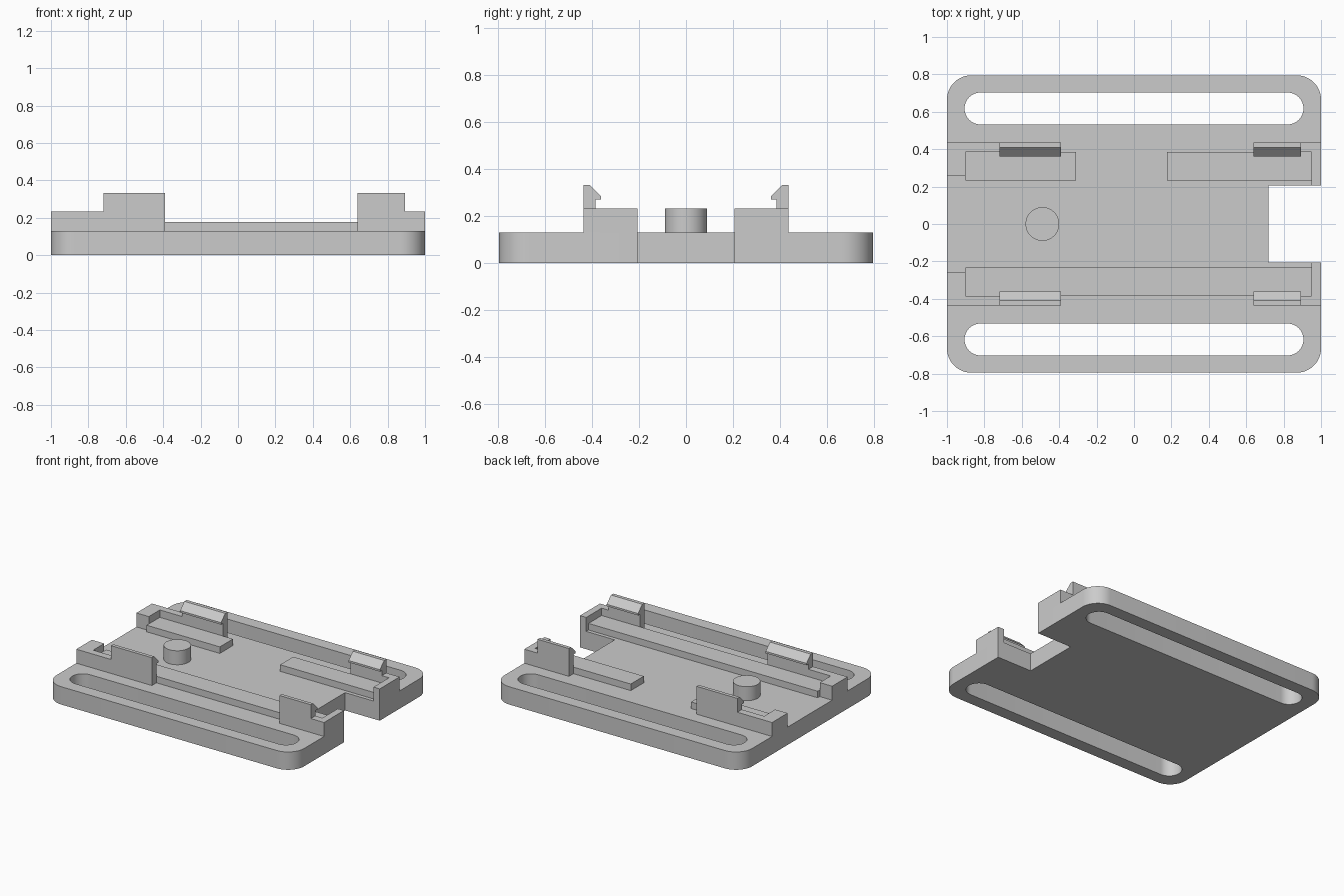
import bpy, bmesh, math
from mathutils import Matrix

cube = bpy.data.objects.get("Cube")
if cube:
    bpy.data.objects.remove(cube, do_unlink=True)

grey = bpy.data.materials.new("plain_grey")
grey.use_nodes = True
GREY = (0.6, 0.6, 0.6, 1)
grey.diffuse_color = GREY
grey.node_tree.nodes["Principled BSDF"].inputs["Base Color"].default_value = GREY

PLATE, RAIL, WALL, HOOK = 0.13, 0.178, 0.232, 0.333   # top heights
OUT, INNER = 0.436, 0.384                             # wall faces in y


def prism(name, points, low, high, axis="z", side=1):
    """Extrude an xy profile along z, or a yz profile along x; side mirrors y."""
    if axis == "z":
        start = [(x, y * side, low) for x, y in points]
        shift = (0, 0, high - low)
    else:
        start = [(low, y * side, z) for y, z in points]
        shift = (high - low, 0, 0)
    bm = bmesh.new()
    face = bm.faces.new([bm.verts.new(p) for p in start])
    ext = bmesh.ops.extrude_face_region(bm, geom=[face], use_keep_orig=True)
    verts = [v for v in ext["geom"] if isinstance(v, bmesh.types.BMVert)]
    bmesh.ops.translate(bm, verts=verts, vec=shift)
    bmesh.ops.recalc_face_normals(bm, faces=bm.faces)
    mesh = bpy.data.meshes.new(name)
    bm.to_mesh(mesh)
    bm.free()
    mesh.materials.append(grey)
    obj = bpy.data.objects.new(name, mesh)
    bpy.context.collection.objects.link(obj)
    return obj


def rect(x0, x1, y0, y1):
    return [(x0, y0), (x1, y0), (x1, y1), (x0, y1)]


def rounded(x0, x1, y0, y1, r, steps=12):
    corners = [(x1 - r, y1 - r), (x0 + r, y1 - r), (x0 + r, y0 + r), (x1 - r, y0 + r)]
    return [(cx + r * math.cos(a), cy + r * math.sin(a))
            for q, (cx, cy) in enumerate(corners)
            for a in [(q + i / steps) * math.pi / 2 for i in range(steps + 1)]]


def smooth(obj):
    bpy.ops.object.select_all(action="DESELECT")
    obj.select_set(True)
    bpy.context.view_layer.objects.active = obj
    bpy.ops.object.shade_smooth_by_angle(angle=math.radians(30))


# Base plate with two strap slots and an end notch
plate = prism("base_plate", rounded(-1, 1, -0.795, 0.795, 0.13), 0, PLATE)
cutters = [prism("notch_cutter", rect(0.72, 1.2, -0.206, 0.206), -0.1, 0.3)]
for s in (1, -1):
    cutters.append(prism("slot_cutter", rounded(-0.906, 0.906, 0.532, 0.703, 0.0854),
                         -0.1, 0.3, side=s))
bpy.context.view_layer.objects.active = plate
for cutter in cutters:
    cutter.hide_render = True
    mod = plate.modifiers.new("cut", "BOOLEAN")
    mod.operation, mod.solver, mod.object = "DIFFERENCE", "EXACT", cutter
    bpy.ops.object.modifier_apply(modifier=mod.name)
for cutter in cutters:
    bpy.data.objects.remove(cutter, do_unlink=True)
smooth(plate)

# Corner brackets and snap hooks on both long sides
left_bracket = [(-1, 0.257), (-0.9, 0.257), (-0.9, INNER), (-0.72, INNER), (-0.72, OUT), (-1, OUT)]
right_bracket = [(1, 0.206), (0.95, 0.206), (0.95, INNER), (0.893, INNER), (0.893, OUT), (1, OUT)]
hook = [(OUT, PLATE), (OUT, HOOK), (0.41, HOOK), (0.361, 0.284),
        (0.361, 0.27), (INNER, 0.27), (INNER, PLATE)]
for s, label in ((1, "back"), (-1, "front")):
    prism(label + "_right_bracket", left_bracket, PLATE, WALL, side=s)
    prism(label + "_left_bracket", right_bracket, PLATE, WALL, side=s)
    prism(label + "_right_hook", hook, -0.72, -0.39, axis="x", side=s)
    prism(label + "_left_hook", hook, 0.64, 0.893, axis="x", side=s)

# Support rails: one full length in front, two short ones behind
prism("front_rail", rect(-0.9, 0.95, 0.233, INNER), PLATE, RAIL, side=-1)
prism("back_right_rail", rect(-0.9, -0.31, 0.233, INNER), PLATE, RAIL)
prism("back_left_rail", rect(0.177, 0.95, 0.233, INNER), PLATE, RAIL)

# Round locating peg
peg = prism("peg", rounded(-0.58, -0.4, -0.09, 0.09, 0.0899), PLATE, WALL)
smooth(peg)
